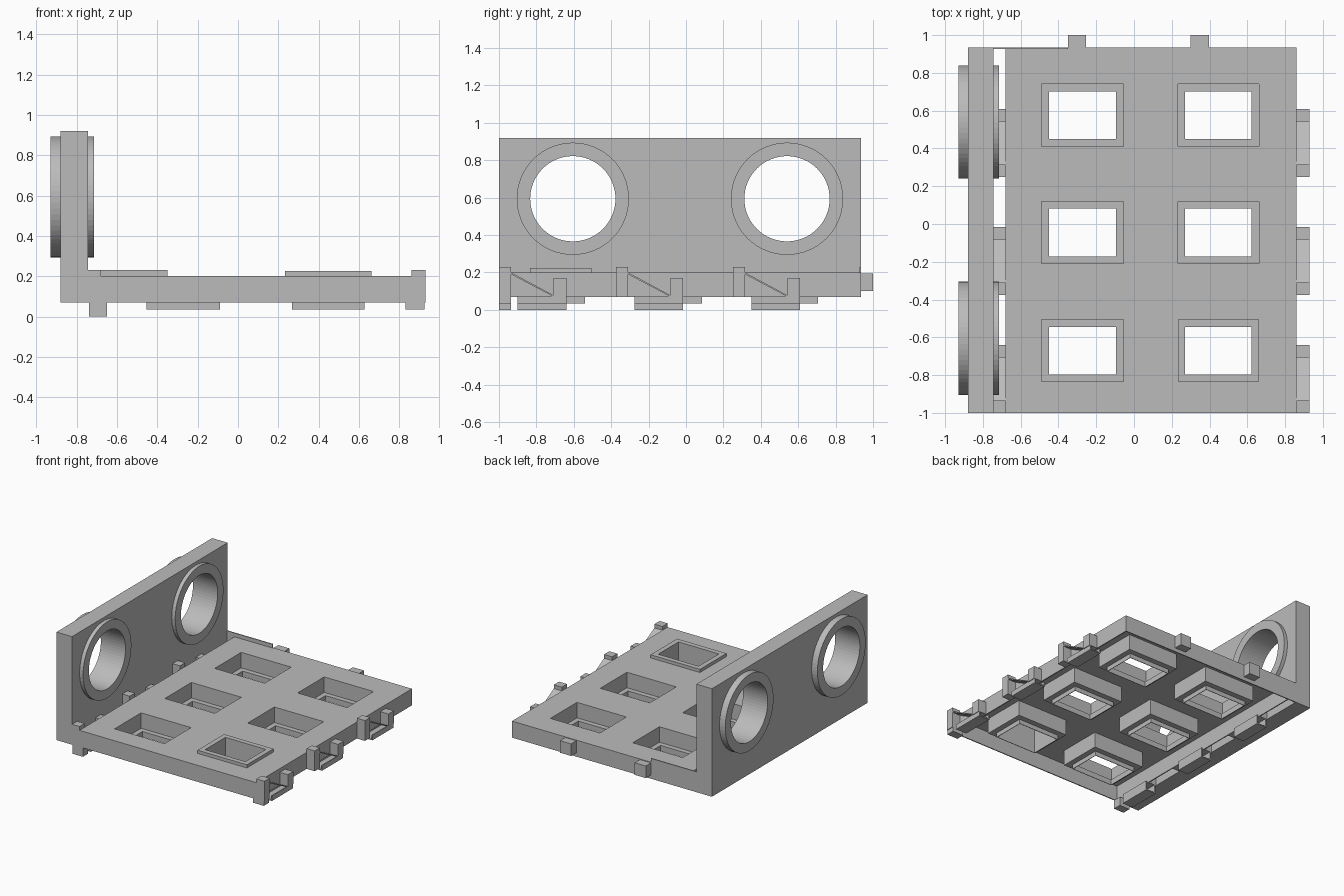
import bpy, bmesh, math
from mathutils import Matrix

if "Cube" in bpy.data.objects:
    bpy.data.objects.remove(bpy.data.objects["Cube"])

grey = bpy.data.materials.new("mid grey")
grey.diffuse_color = (0.5, 0.5, 0.5, 1)
grey.use_nodes = True
grey.node_tree.nodes["Principled BSDF"].inputs["Base Color"].default_value = grey.diffuse_color
T = 0.008  # sheet thickness


def finish(name, bm):
    bmesh.ops.recalc_face_normals(bm, faces=bm.faces)
    me = bpy.data.meshes.new(name)
    bm.to_mesh(me)
    bm.free()
    me.materials.append(grey)
    ob = bpy.data.objects.new(name, me)
    bpy.context.collection.objects.link(ob)
    return ob


def add_box(bm, x0, x1, y0, y1, z0, z1):
    m = Matrix.Translation(((x0 + x1) / 2, (y0 + y1) / 2, (z0 + z1) / 2)) @ \
        Matrix.Diagonal((x1 - x0, y1 - y0, z1 - z0, 1))
    bmesh.ops.create_cube(bm, size=1, matrix=m)


def boxes(name, *dims):
    bm = bmesh.new()
    for d in dims:
        add_box(bm, *d)
    return finish(name, bm)


def tube(name, rings, x_axis_center, n=64):
    # closed lathe about an x-directed axis, rings = (x, radius) loop
    cy, cz = x_axis_center
    bm = bmesh.new()
    loops = [[bm.verts.new((x, cy + r * math.cos(2 * math.pi * i / n),
                            cz + r * math.sin(2 * math.pi * i / n)))
              for i in range(n)] for x, r in rings]
    for a, b in zip(loops, loops[1:] + loops[:1]):
        for i in range(n):
            j = (i + 1) % n
            bm.faces.new((a[i], a[j], b[j], b[i]))
    return finish(name, bm)


def frame(bm, outer, inner, z0, z1):
    # rectangular ring between two rectangles
    ox0, ox1, oy0, oy1 = outer
    ix0, ix1, iy0, iy1 = inner
    add_box(bm, ox0, ox1, oy0, iy0, z0, z1)
    add_box(bm, ox0, ox1, iy1, oy1, z0, z1)
    add_box(bm, ox0, ix0, iy0, iy1, z0, z1)
    add_box(bm, ix1, ox1, iy0, iy1, z0, z1)


def grow(r, d):
    return (r[0] - d, r[1] + d, r[2] - d, r[3] + d)


# Upright wall with two round holes
wall = boxes("wall", (-0.88, -0.745, -1, 0.935, 0.07, 0.92))
for k, cy in enumerate((-0.605, 0.54)):
    center = (cy, 0.594)
    bm = bmesh.new()
    m = Matrix.Translation((-0.81, cy, 0.594)) @ Matrix.Rotation(math.pi / 2, 4, 'Y')
    bmesh.ops.create_cone(bm, cap_ends=True, segments=64, radius1=0.26, radius2=0.26,
                          depth=0.5, matrix=m)
    cutter = finish("hole_cutter", bm)
    cutter.hide_render = True
    cutter.hide_viewport = True
    mod = wall.modifiers.new("hole", 'BOOLEAN')
    mod.object = cutter
    mod.solver = 'EXACT'
    # Collar lining each hole
    tube("wall_collar", [(-0.93, 0.228), (-0.93, 0.30), (-0.715, 0.30), (-0.715, 0.228)], center)

# Floor sheet with six window openings
wx = [(-0.49, -0.055), (0.232, 0.662)]
wy = [(-0.835, -0.505), (-0.21, 0.12), (0.41, 0.74)]
xs = [-0.68] + [v for p in wx for v in p] + [0.86]
ys = [-1] + [v for p in wy for v in p] + [0.935]
bm = bmesh.new()
grid = [[bm.verts.new((x, y, 0.2)) for y in ys] for x in xs]
for i in range(len(xs) - 1):
    for j in range(len(ys) - 1):
        if not (i % 2 and j % 2):
            bm.faces.new((grid[i][j], grid[i + 1][j], grid[i + 1][j + 1], grid[i][j + 1]))
floor = finish("floor", bm)
for p in floor.data.polygons:
    if p.normal.z < 0:
        p.flip()
mod = floor.modifiers.new("thickness", 'SOLIDIFY')
mod.thickness = T
mod.offset = -1

# Thin rim round the hollow underside, plus the raised back lip
boxes("floor_rim",
      (-0.88, 0.93, -1, -1 + T, 0.07, 0.2),
      (-0.745, 0.86, 0.935 - T, 0.935, 0.07, 0.2),
      (-0.68, -0.68 + T, -1, 0.935, 0.07, 0.2),
      (0.86 - T, 0.86, -1, 0.935, 0.07, 0.2))
boxes("back_lip", (-0.75, -0.35, 0.935 - T, 0.935, 0.2, 0.23))

# Window wells: deep walls, ledge at the bottom, narrower collar below
for i, x in enumerate(wx):
    for j, y in enumerate(wy):
        outer = x + y
        inner = grow(outer, -0.035)
        bm = bmesh.new()
        frame(bm, grow(outer, T), outer, 0.07, 0.198)
        frame(bm, outer, inner, 0.07, 0.07 + T)
        frame(bm, inner, grow(inner, -T / 2), 0.035, 0.07 + T)
        if i == 1 and j == 0:  # one window keeps its raised frame
            frame(bm, outer, inner, 0.192, 0.225)
            frame(bm, inner, grow(inner, -T / 2), 0.07, 0.225)
        finish("window_well", bm)

# Edge clips on both long sides: block, ramp, post and bottom hook
for x0, x1, hx0, hx1, zb in ((-0.745, -0.68, -0.74, -0.65, 0.0), (0.86, 0.93, 0.83, 0.925, 0.035)):
    for y in (-1, -0.375, 0.25):
        bm = bmesh.new()
        add_box(bm, x0, x1, y, y + 0.065, 0.07, 0.23)
        add_box(bm, x0, x1, y + 0.292, y + 0.36, 0.07, 0.17)
        add_box(bm, hx0, hx1, y + 0.10, y + 0.36, zb, zb + T)
        add_box(bm, hx0, hx0 + T, y + 0.10, y + 0.36, zb, 0.075)
        add_box(bm, hx1 - T, hx1, y + 0.10, y + 0.36, zb, 0.075)
        # sloping ramp
        pr = [(y + 0.065, 0.2), (y + 0.292, 0.078), (y + 0.292, 0.07), (y + 0.065, 0.19)]
        a = [bm.verts.new((x0, *p)) for p in pr]
        b = [bm.verts.new((x1, *p)) for p in pr]
        bm.faces.new(a)
        bm.faces.new(b[::-1])
        for k in range(4):
            bm.faces.new((a[k], b[k], b[(k + 1) % 4], a[(k + 1) % 4]))
        if y == -1:  # front corner foot
            add_box(bm, hx0, hx1, y, y + 0.065, zb, 0.07)
        finish("edge_clip", bm)

# Back tabs
for x in (-0.35, 0.30):
    boxes("back_tab", (x, x + 0.096, 0.93, 1, 0.1, 0.195))
